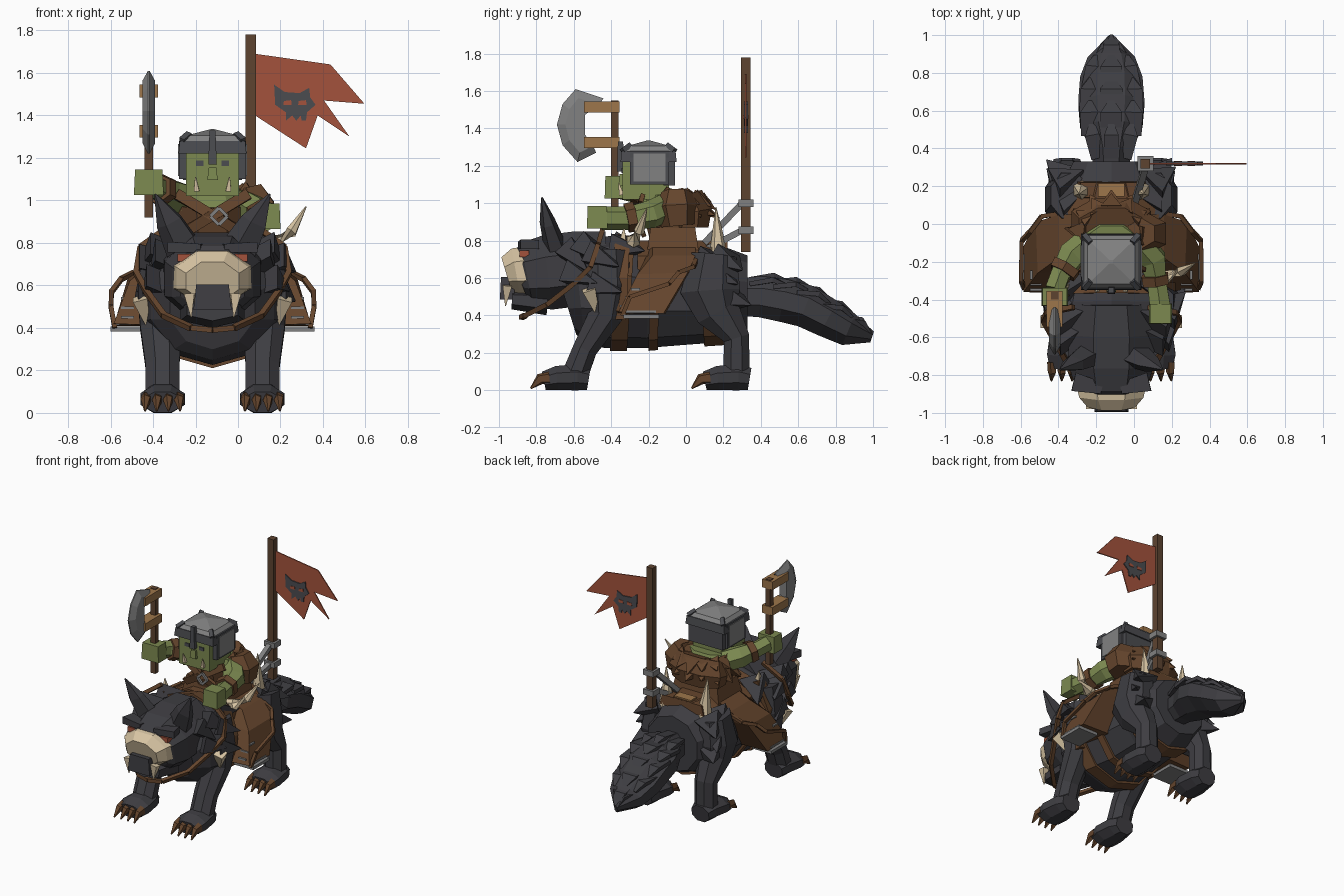
import bpy, bmesh, math, random
from mathutils import Vector

random.seed(4)
if "Cube" in bpy.data.objects:
    bpy.data.objects.remove(bpy.data.objects["Cube"])
MID = -.12          # centre line of the beast and rider
SIDES = (("right", -1), ("left", 1))


def material(name, *rgb):
    m = bpy.data.materials.new(name)
    m.use_nodes = True
    m.diffuse_color = (*rgb, 1)
    m.node_tree.nodes["Principled BSDF"].inputs["Base Color"].default_value = (*rgb, 1)
    return m


fur = material("charcoal fur", .048, .047, .054)
leather = material("brown leather", .13, .06, .026)
wood = material("light wood", .34, .18, .07)
pole_wood = material("dark wood", .11, .057, .03)
bone = material("bone", .69, .56, .37)
skin = material("green skin", .2, .25, .08)
steel = material("grey steel", .22, .22, .22)
iron = material("dark iron", .07, .072, .08)
cloth = material("red cloth", .37, .086, .045)


def loft(rings):
    n, verts = len(rings[0]), [v for r in rings for v in r]
    faces = [list(range(n)), list(range(len(verts) - n, len(verts)))]
    for k in range(len(rings) - 1):
        for i in range(n):
            j = (i + 1) % n
            faces.append([k * n + i, k * n + j, k * n + n + j, k * n + n + i])
    return verts, faces


def tube(sections, sides=8):
    """Loft along a path; each section is x, y, z, width radius, depth radius."""
    pts = [Vector(s[:3]) for s in sections]
    rings = []
    for k, s in enumerate(sections):
        d = (pts[min(k + 1, len(pts) - 1)] - pts[max(k - 1, 0)]).normalized()
        ref = Vector((0, 1, 0)) if abs(d.x) > .9 else Vector((1, 0, 0))
        u = (ref - d * ref.dot(d)).normalized()
        v = d.cross(u)
        turn = [(i + .5) * math.tau / sides for i in range(sides)]
        grow = 1 / math.cos(math.pi / sides)
        rings.append([pts[k] + (u * s[3] * math.cos(a) + v * s[4] * math.sin(a)) * grow for a in turn])
    return loft(rings)


def box(c, size, top=1):
    def quad(z, k):
        return [(c[0] + a * k * size[0] / 2, c[1] + b * k * size[1] / 2, z)
                for a, b in ((-1, -1), (1, -1), (1, 1), (-1, 1))]
    return loft([quad(c[2] - size[2] / 2, 1), quad(c[2] + size[2] / 2, top)])


def rods(points, r):
    return [tube([(*a, r, r), (*b, r, r)], 4) for a, b in zip(points, points[1:])]


def spike(base, tip, w, d=None, sides=4):
    return tube([(*base, w, d or w), (*tip, .002, .002)], sides)


def plate(outline, y, t):
    return loft([[(a, y + k, b) for a, b in outline] for k in (-t, t)])


def add(name, mat, *geos):
    bm = bmesh.new()
    for verts, faces in geos:
        vs = [bm.verts.new(v) for v in verts]
        for f in faces:
            bm.faces.new([vs[i] for i in f])
    bmesh.ops.recalc_face_normals(bm, faces=bm.faces)
    me = bpy.data.meshes.new(name)
    bm.to_mesh(me)
    bm.free()
    me.materials.append(mat)
    ob = bpy.data.objects.new(name, me)
    bpy.context.collection.objects.link(ob)
    return ob


# Beast trunk: y, half width, bottom, top
TRUNK = [(-.65, .2, .3, .7), (-.57, .29, .26, .79), (-.42, .33, .24, .81), (-.2, .27, .24, .78),
         (.05, .25, .26, .75), (.2, .27, .27, .76), (.33, .2, .32, .71)]


def trunk_at(y, extra=0):
    for a, b in zip(TRUNK, TRUNK[1:]):
        if a[0] <= y <= b[0]:
            t = (y - a[0]) / (b[0] - a[0])
            _, w, lo, hi = [p + (q - p) * t for p, q in zip(a, b)]
            return MID, y, (lo + hi) / 2, w + extra, (hi - lo) / 2 + extra


add("beast_body", fur, tube([trunk_at(r[0]) for r in TRUNK], 10))
for label, y, half in (("front", -.34, .045), ("middle", -.17, .025), ("rear", .14, .06)):
    add(label + "_girth_strap", leather, tube([trunk_at(y - half, .015), trunk_at(y + half, .015)], 10))

# Beast head
add("beast_head", fur, tube([(MID, -.42, .66, .2, .19), (MID, -.58, .65, .23, .2), (MID, -.74, .63, .225, .2),
                             (MID, -.85, .615, .19, .175), (MID, -.89, .6, .15, .13)], 8))
add("muzzle", bone, tube([(MID, -.85, .64, .185, .13), (MID, -.91, .635, .17, .125), (MID, -.96, .62, .125, .095)], 8))
add("nose", fur, box((MID, -.955, .545), (.18, .08, .12), .85))
add("jaw", fur, tube([(MID, -.74, .47, .15, .06), (MID, -.93, .485, .12, .045)], 6))
for side, s in SIDES:
    def at(dx, y, z, s=s):
        return (MID + s * dx, y, z)

    add(side + "_ear", fur, tube([(*at(.13, -.7, .77), .075, .05), (*at(.2, -.74, .9), .055, .035),
                                  (*at(.27, -.77, 1.03), .004, .004)], 5))
    add(side + "_eye", cloth, box(at(.13, -.865, .73), (.07, .05, .035)))
    add(side + "_brow", fur, tube([(*at(.05, -.87, .775), .03, .02), (*at(.2, -.835, .78), .05, .025)], 4))
    add(side + "_fang", bone, spike(at(.11, -.955, .56), at(.1, -.965, .45), .025))

    # Legs, paws and claws
    add(side + "_front_leg", fur, tube([(*at(.22, -.42, .74), .11, .11), (*at(.245, -.42, .56), .11, .13),
        (*at(.245, -.43, .4), .095, .09), (*at(.235, -.54, .22), .08, .065), (*at(.235, -.59, .09), .08, .07)]))
    add(side + "_hind_leg", fur, tube([(*at(.22, .15, .72), .1, .12), (*at(.24, .13, .53), .11, .16),
        (*at(.235, .17, .42), .1, .12), (*at(.235, .27, .28), .075, .07), (*at(.235, .27, .09), .075, .07)]))
    for label, y in (("front", -.66), ("hind", .2)):
        add(f"{side}_{label}_paw", fur, tube([(*at(.235, y - .1, .05), .09, .05), (*at(.235, y - .03, .065), .105, .065),
            (*at(.235, y + .08, .07), .09, .07), (*at(.235, y + .14, .06), .07, .06)]))
        add(f"{side}_{label}_claws", leather, *[tube([(*at(.235 + k * .052, y - .07, .065), .022, .03),
            (*at(.235 + k * .052, y - .12, .06), .019, .025), (*at(.235 + k * .055, y - .17, .01), .004, .004)], 5)
            for k in (-1.5, -.5, .5, 1.5)])

    # Shaggy tufts on the neck, shoulders and haunches
    tufts = []
    for y, z, dx in [(-.62, .74, .23), (-.6, .62, .27), (-.54, .77, .25), (-.48, .72, .3), (-.46, .56, .31),
                     (-.36, .77, .22), (.1, .7, .22), (.16, .62, .26), (.2, .7, .24), (.22, .5, .26)]:
        end = at(dx + random.uniform(.05, .1), y + random.uniform(.09, .15), z - random.uniform(.02, .11))
        tufts.append(spike(at(dx - .03, y, z), end, .09, .06))
    add(side + "_fur_tufts", fur, *tufts)

    # Bone trophies
    add(side + "_rear_spike", bone, spike(at(.15, .18, .66), at(.17, .16, .98), .055, sides=6))
    add(side + "_rear_spike_cuff", leather, tube([(*at(.15, .19, .64), .065, .065), (*at(.152, .18, .69), .058, .058)], 6))
    add(side + "_shoulder_spikes", bone, spike(at(.34, -.52, .54), at(.29, -.46, .37), .035),
        spike(at(.22, -.35, .7), at(.25, -.33, .87), .04))

    # Saddle flap with its hoop, and stirrup
    add(side + "_saddle_flap", leather, loft([
        [at(.16, -.18, .78), at(.28, -.18, .72), at(.28, .05, .72), at(.16, .05, .78)],
        [at(.2, -.25, .62), at(.39, -.26, .62), at(.4, .01, .63), at(.2, .02, .63)],
        [at(.22, -.37, .41), at(.465, -.36, .42), at(.465, -.12, .41), at(.22, -.11, .41)]]))
    hoop = [at(.18, .07, .74), at(.37, .04, .66), at(.43, -.04, .63), at(.475, -.09, .57), at(.478, -.3, .5), at(.46, -.34, .4)]
    add(side + "_saddle_hoop", leather, *rods(hoop, .011))
    add(side + "_stirrup", steel, box(at(.4, -.24, .395), (.16, .19, .022)), box(at(.4, -.24, .42), (.13, .16, .012)))
    add(side + "_flap_buckles", steel, *[box(at(.4, -.33 + k * .03, .45 + k * .045), (.06, .05, .012)) for k in range(3)])
    add(side + "_side_strap", leather, tube([(*at(.24, -.34, .8), .02, .04), (*at(.32, -.35, .6), .02, .04),
                                             (*at(.3, -.36, .38), .02, .04)], 4))
    rein = [at(.2, -.44, .88), at(.34, -.47, .78), at(.36, -.51, .66), at(.31, -.6, .57), at(.23, -.74, .46),
            at(.1, -.86, .4), at(0, -.88, .39)]
    add(side + "_rein", leather, *rods(rein, .013))

# Tail with overlapping scales
TAIL = [(.28, .5, .09, .1), (.4, .5, .11, .11), (.52, .48, .165, .115), (.64, .45, .175, .115), (.76, .385, .165, .105),
        (.87, .325, .125, .09), (.995, .285, .012, .03)]
add("tail", fur, tube([(MID, *r) for r in TAIL], 8))
scales = []
for (y, z, w, h), (_, z2, w2, h2) in zip(TAIL[1:], TAIL[2:]):
    for k in (-1, 0, 1):
        x, x2, drop = MID + k * w * .62, MID + k * w2 * .62, .22 * abs(k)
        a, b = z + h * (1 - drop), z2 + h2 * (1 - drop)
        scales.append(tube([(x, y - .05, a - .015, w * .35, .012), (x2, y + .07, (a + b) / 2 + .012, w * .35, .014),
                            (x2, min(y + .13, .985), b - .005, .015, .008)], 4))
add("tail_scales", fur, *scales)

# Saddle
add("saddle_blanket", leather, tube([(MID, y, .66, w, .14) for y, w in ((-.26, .25), (-.1, .27), (.08, .25), (.22, .17))], 8))
add("saddle_seat", leather, box((MID, -.07, .8), (.4, .28, .14), .85))
add("saddle_back", leather, box((MID, .18, .76), (.36, .09, .07), .9))
add("saddle_back_plate", wood, box((MID, .18, .8), (.14, .07, .02)))

# Rider body
add("rider_vest", leather, tube([(MID, -.08, .8, .15, .11), (MID, -.1, .98, .185, .135)]))
add("rider_shoulders", skin, tube([(MID, -.1, .96, .18, .13), (MID, -.11, 1.05, .14, .1)]))
add("chest_straps", leather, *[tube([(MID - s * .17, -.235, 1.03, .025, .012), (MID, -.265, .93, .025, .012),
                                     (MID + s * .15, -.23, .84, .025, .012)], 4) for s in (-1, 1)])
ring = [(MID + .03 + .04 * a, -.29, .925 + .04 * b) for a, b in ((1, 0), (0, 1), (-1, 0), (0, -1), (1, 0))]
add("chest_buckle", steel, *rods(ring, .008))
add("fur_cape", leather, tube([(MID, .02, .87, .19, .1), (MID, .02, .95, .21, .12), (MID, -.01, 1.04, .17, .1)], 8))
add("fur_shoulder", leather, tube([(.06, -.04, .88, .09, .08), (.06, -.05, .98, .11, .1), (.04, -.05, 1.06, .07, .07)], 6))
locks = []
for row in range(2):
    for i in range(9):
        a = math.pi * (i / 8 * 1.2 - .1)
        reach = .17 + row * .02
        c, sn, z = math.cos(a), math.sin(a), 1.03 - row * .065
        locks.append(spike((MID + c * reach * .8, -.06 + sn * reach * .8, z),
                           (MID + c * (reach + .06), -.06 + sn * (reach + .05), z - random.uniform(.02, .07)), .055, .035))
add("fur_cape_locks", leather, *locks)

# Rider arms and fists
add("right_arm", skin, tube([(-.24, -.1, 1.0, .07, .07), (-.33, -.17, 1.03, .07, .07), (-.39, -.27, 1.06, .05, .05),
                             (-.42, -.35, 1.08, .05, .05)], 6))
add("left_arm", skin, tube([(.03, -.1, .98, .065, .065), (.1, -.19, .94, .07, .065), (.12, -.3, .92, .05, .055),
                            (.14, -.45, .92, .055, .055)], 6))
add("right_fist", skin, box((-.42, -.385, 1.085), (.14, .1, .12), .92))
add("left_fist", skin, box((.14, -.475, .925), (.12, .11, .12), .92))
add("right_armband", leather, tube([(-.355, -.22, 1.045, .075, .07), (-.38, -.26, 1.055, .07, .065)], 6))
add("left_armband", leather, tube([(.11, -.27, .93, .07, .07), (.116, -.32, .92, .068, .068)], 6))
add("shoulder_tusk", bone, tube([(.08, -.28, .79, .02, .02), (.17, -.28, .8, .035, .035), (.25, -.25, .85, .025, .025),
                                 (.32, -.21, .97, .003, .003)], 6))

# Rider head and helmet
add("rider_head", skin, box((MID, -.215, 1.13), (.25, .25, .22)))
add("rider_nose", skin, box((MID, -.345, 1.125), (.05, .03, .06), .7))
for side, s in SIDES:
    add(side + "_rider_eye", iron, box((MID + s * .06, -.34, 1.175), (.035, .012, .025)))
    add(side + "_rider_tusk", bone, spike((MID + s * .075, -.345, 1.045), (MID + s * .08, -.36, 1.11), .013))
    add(side + "_cheek_guard", steel, box((MID + s * .145, -.195, 1.19), (.035, .17, .15)))
    add(side + "_cheek_frame", iron, box((MID + s * .14, -.195, 1.19), (.035, .21, .18)))
add("helmet_back", iron, box((MID, -.09, 1.18), (.28, .06, .17)))
add("helmet_rim", iron, box((MID, -.2, 1.25), (.32, .3, .06), .96))
add("helmet_dome", steel, loft([[(MID + a * w, -.2 + b * w * .95, z) for a, b in ((-1, -1), (1, -1), (1, 1), (-1, 1))]
                                for z, w in ((1.275, .15), (1.305, .125), (1.335, .01))]))
add("helmet_ridge", iron, box((MID, -.35, 1.25), (.04, .04, .16), .7),
    *[tube([(MID + a * .145, -.2 + b * .14, 1.28, .014, .014), (MID + a * .11, -.2 + b * .1, 1.31, .014, .014)], 4)
      for a in (-1, 1) for b in (-1, 1)])

# Axe
add("axe_shaft", pole_wood, box((-.42, -.38, 1.235), (.04, .04, .63)))
add("axe_brackets", wood, *[box((-.42, -.45, z), (.085, .19, .06)) for z in (1.325, 1.515)])
edge = [(-.44, 1.56), (-.59, 1.61), (-.66, 1.53), (-.69, 1.42), (-.66, 1.31), (-.58, 1.22), (-.48, 1.27), (-.54, 1.35), (-.54, 1.49)]
core = [(-.54 + (y + .54) * .7, 1.42 + (z - 1.42) * .75) for y, z in edge]
add("axe_blade", steel, loft([[(-.42 + x, y, z) for y, z in line]
                              for x, line in ((-.03, core), (-.004, edge), (.004, edge), (.03, core))]))

# Banner and its mount
add("banner_pole", pole_wood, box((.06, .32, 1.26), (.05, .05, 1.04)))
add("banner_brackets", steel, *[box((.06, .32, z), (.085, .08, .04)) for z in (.855, 1.0)],
    *rods([(.06, .3, 1.0), (.0, .1, .79)], .017), *rods([(.06, .3, .855), (.0, .1, .75)], .017))
add("banner", cloth, plate([(.08, 1.69), (.435, 1.64), (.595, 1.455), (.405, 1.47), (.525, 1.3), (.375, 1.4),
                            (.32, 1.245), (.08, 1.4)], .32, .004))
skull = [(.17, 1.545), (.22, 1.51), (.29, 1.505), (.335, 1.53), (.34, 1.485), (.365, 1.45), (.325, 1.415),
         (.32, 1.375), (.3, 1.375), (.295, 1.4), (.275, 1.375), (.255, 1.4), (.225, 1.375), (.225, 1.415), (.175, 1.45)]
for label, s in (("front", -1), ("back", 1)):
    add(label + "_banner_skull", iron, plate(skull, .32 + s * .007, .004))
    add(label + "_skull_eyes", cloth, *[plate([(x - .02, 1.45), (x + .02, 1.45), (x + .017, 1.472), (x - .017, 1.468)],
                                              .32 + s * .011, .003) for x in (.233, .303)])
